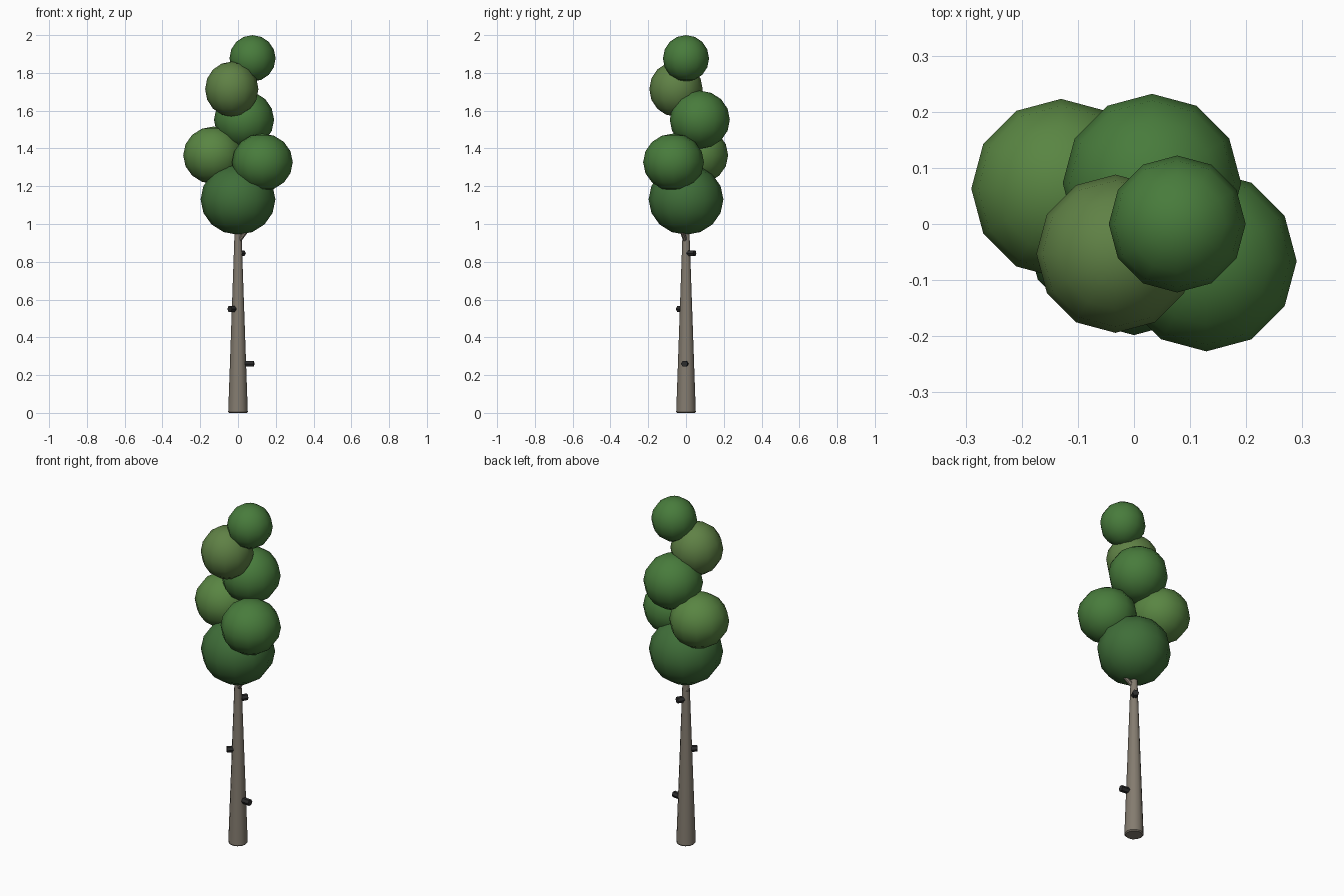
import bpy, math
from mathutils import Vector

if "Cube" in bpy.data.objects:
    bpy.data.objects.remove(bpy.data.objects["Cube"])


def material(name, rgb):
    m = bpy.data.materials.new(name)
    m.diffuse_color = (*rgb, 1)
    m.use_nodes = True
    m.node_tree.nodes["Principled BSDF"].inputs["Base Color"].default_value = m.diffuse_color
    return m


bark = material("bark", (0.23, 0.20, 0.16))
knot_dark = material("dark_knot", (0.025, 0.025, 0.025))
greens = {
    "dark": material("dark_leaf", (0.05, 0.155, 0.04)),
    "mid": material("mid_leaf", (0.065, 0.20, 0.045)),
    "light": material("light_leaf", (0.10, 0.235, 0.055)),
    "olive": material("olive_leaf", (0.115, 0.22, 0.06)),
}


def finish(name, mat, angle=40):
    ob = bpy.context.object
    ob.name = name
    ob.data.materials.append(mat)
    bpy.ops.object.shade_smooth_by_angle(angle=math.radians(angle))
    return ob


def rod(name, a, b, r1, r2, sides, mat):
    a, b = Vector(a), Vector(b)
    d = b - a
    bpy.ops.mesh.primitive_cone_add(
        vertices=sides, radius1=r1, radius2=r2, depth=d.length,
        location=(a + b) / 2, rotation=d.to_track_quat('Z', 'Y').to_euler())
    return finish(name, mat)


# Tapered trunk with a slightly softened rim
trunk = rod("trunk", (0, 0, 0), (0, 0, 1.05), 0.052, 0.015, 12, bark)
bev = trunk.modifiers.new("soft_rim", 'BEVEL')
bev.width = 0.006
bev.segments = 1
bev.limit_method = 'ANGLE'
bev.angle_limit = math.radians(60)

# Side branch disappearing into the crown
rod("branch", (-0.012, 0.006, 0.89), (0.12, -0.06, 1.06), 0.013, 0.009, 8, bark)

# Hexagonal knots pointing out of the trunk: angle, outer reach, height
for i, (deg, reach, z) in enumerate([(-6, 0.085, 0.26), (222, 0.06, 0.55), (60, 0.053, 0.845)]):
    t = math.radians(deg)
    out = Vector((math.cos(t), math.sin(t), 0))
    up = Vector((0, 0, z))
    ob = rod(f"knot_{i + 1}", up + out * (reach - 0.05), up + out * reach,
             0.018, 0.018, 6, knot_dark)
    # Lay the hexagon with its flats at top and bottom
    ob.rotation_euler = (0, math.pi / 2, t)
    ob.rotation_euler = (ob.rotation_euler.to_matrix()).to_euler()

# Leaf clumps: centre, horizontal radius, vertical radius, colour
clumps = [
    ((0.0, 0.0, 1.13), 0.198, 0.187, "dark"),
    ((-0.13, 0.063, 1.364), 0.16, 0.152, "light"),
    ((0.129, -0.066, 1.327), 0.161, 0.152, "mid"),
    ((0.032, 0.073, 1.552), 0.159, 0.154, "mid"),
    ((-0.033, -0.053, 1.714), 0.141, 0.146, "olive"),
    ((0.077, 0.0, 1.877), 0.122, 0.123, "mid"),
]
for i, (c, r, rz, tone) in enumerate(clumps):
    bpy.ops.mesh.primitive_uv_sphere_add(segments=12, ring_count=8, radius=1, location=c)
    ob = finish(f"leaf_clump_{i + 1}", greens[tone], 60)
    ob.scale = (r, r, rz)
